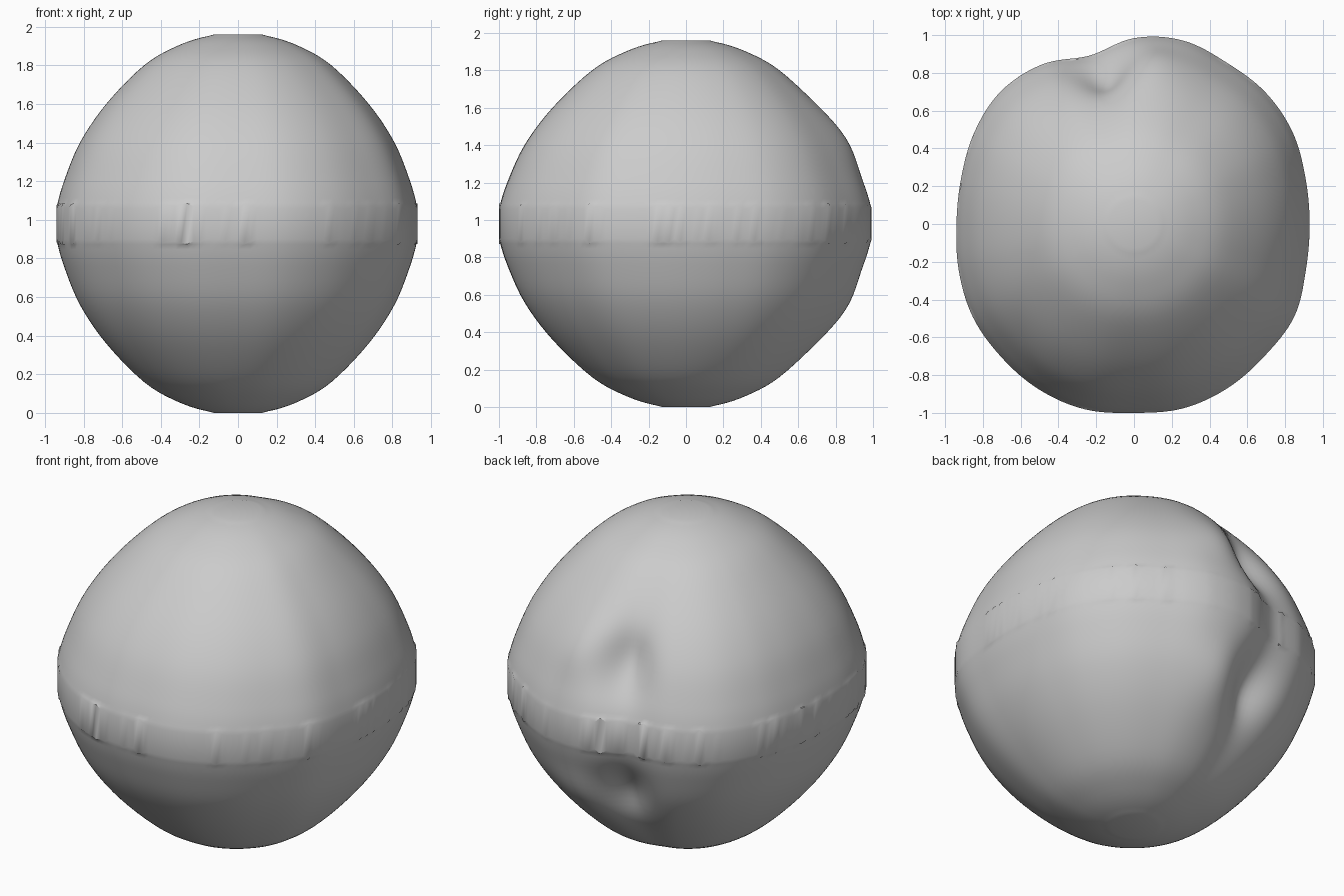
import bpy
import bmesh
import math
import random

random.seed(4)
cube = bpy.data.objects.get("Cube")
if cube:
    bpy.data.objects.remove(cube, do_unlink=True)

MID, STEPS, ROWS = 0.98, 8, 5


def spline(a, b, c, d, t):
    """Smooth value between b and c."""
    return b + 0.5 * t * (c - a + t * (2 * a - 5 * b + 4 * c - d + t * (3 * (b - c) + d - a)))


def bell(value, centre, width):
    return math.exp(-((value - centre) / width) ** 2)


# Plan outline: radius every 15 degrees, starting at +x
outline = [.93, .94, .97, .985, .985, 1.005, .985, .925, .975, .995, .975, .947,
           .94, .96, .985, .995, 1.01, 1.015, 1, 1.01, 1, .983, .98, .942]
count = len(outline)
radii = [spline(*(outline[(i + k) % count] for k in (-1, 0, 1, 2)), s / STEPS)
         for i in range(count) for s in range(STEPS)]
sides = len(radii)

# Half profile: (scale of outline, height above the middle)
half = [(1, .08), (.957, .22), (.867, .42), (.72, .62), (.51, .82),
        (.33, .92), (.16, .972)]
ends = [(1.03, -.06)] + half + [(0, .98)]
profile = []
for i in range(1, len(half)):
    for s in range(ROWS):
        profile.append([spline(*(ends[i + k][axis] for k in (-1, 0, 1, 2)), s / ROWS)
                        for axis in (0, 1)])
profile += [half[-1], (.13, .98)]
levels = [(s, -h) for s, h in reversed(profile)] + profile

# Uneven upper and lower edges of the belt
ragged = [random.uniform(-.015, .03) * (random.random() < .5) for _ in radii]


def surface_point(scale, height, i):
    angle = math.tau * i / sides
    radius = radii[i] * scale + (1 - scale) * .97 * scale - (1 - scale) * scale * radii[i]
    # Paired hollows at the back, above and below the belt
    side = bell(angle, 1.75, .17)
    radius -= .09 * side * bell(abs(height), .38, .17)
    radius += .025 * bell(angle, 1.45, .16) * bell(abs(height), .46, .16)
    if abs(height) < .1:
        height += math.copysign(ragged[i], height)
    return radius * math.cos(angle), radius * math.sin(angle), MID + height


# Body skin
bm = bmesh.new()
rings = [[bm.verts.new(surface_point(s, h, i)) for i in range(sides)] for s, h in levels]
for low, high in zip(rings, rings[1:]):
    for i in range(sides):
        j = (i + 1) % sides
        bm.faces.new((low[i], low[j], high[j], high[i]))
# Flat top and bottom caps
bm.faces.new(list(reversed(rings[0])))
bm.faces.new(rings[-1])
mesh = bpy.data.meshes.new("rounded_body")
bm.to_mesh(mesh)
bm.free()

body = bpy.data.objects.new("rounded_body", mesh)
bpy.context.collection.objects.link(body)

# Single grey finish
grey = bpy.data.materials.new("plain_grey")
grey.use_nodes = True
colour = (.6, .6, .6, 1)
grey.diffuse_color = colour
grey.node_tree.nodes["Principled BSDF"].inputs["Base Color"].default_value = colour
mesh.materials.append(grey)

bpy.context.view_layer.objects.active = body
body.select_set(True)
bpy.ops.object.shade_smooth_by_angle(angle=math.radians(40))
